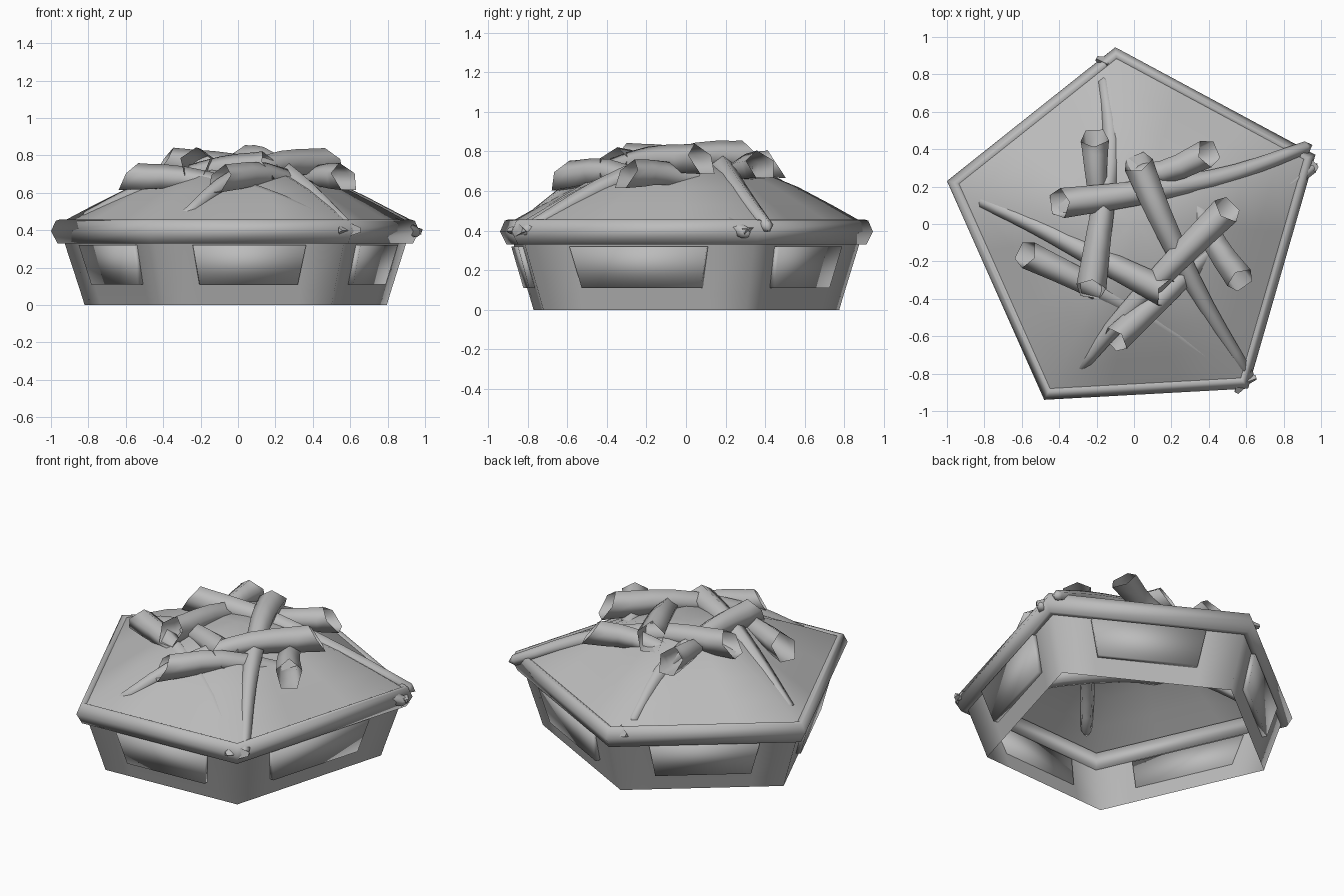
import bpy, bmesh, math
from mathutils import Vector

if "Cube" in bpy.data.objects:
    bpy.data.objects.remove(bpy.data.objects["Cube"])

grey = bpy.data.materials.new("plain_grey")
grey.use_nodes = True
grey.diffuse_color = (0.5, 0.5, 0.5, 1)
grey.node_tree.nodes["Principled BSDF"].inputs["Base Color"].default_value = grey.diffuse_color

CORNERS = [Vector(c) for c in
           ((-0.10, 0.945), (-1.0, 0.23), (-0.48, -0.94), (0.61, -0.88), (0.97, 0.37))]


def finish(name, bm, angle=180):
    bmesh.ops.recalc_face_normals(bm, faces=bm.faces)
    mesh = bpy.data.meshes.new(name)
    bm.to_mesh(mesh)
    bm.free()
    mesh.materials.append(grey)
    ob = bpy.data.objects.new(name, mesh)
    bpy.context.collection.objects.link(ob)
    bpy.ops.object.select_all(action='DESELECT')
    ob.select_set(True)
    bpy.context.view_layer.objects.active = ob
    bpy.ops.object.shade_smooth_by_angle(angle=math.radians(angle))
    return ob


def bridge(bm, a, b):
    n = len(a)
    for i in range(n):
        j = (i + 1) % n
        bm.faces.new((a[i], a[j], b[j], b[i]))


def pentagon_loft(name, profile, splits=(0,), closed=False, cap=False):
    """Stack scaled copies of the five-sided outline."""
    bm = bmesh.new()
    rings = []
    for s, z in profile:
        ring = []
        for i, c in enumerate(CORNERS):
            for t in splits:
                p = c.lerp(CORNERS[(i + 1) % 5], t) * s
                ring.append(bm.verts.new((p.x, p.y, z)))
        rings.append(ring)
    for a, b in zip(rings, rings[1:]):
        bridge(bm, a, b)
    if closed:
        bridge(bm, rings[-1], rings[0])
    if cap:
        bm.faces.new(rings[-1])
    return finish(name, bm)


# Open-bottomed dish, rim and domed filling
pentagon_loft("dish_wall", [(0.82, 0), (0.845, 0.08), (0.93, 0.34)], (0, 0.2, 0.8))
pentagon_loft("rim", [(0.92, 0.33), (0.965, 0.33), (1.0, 0.395), (0.975, 0.45),
                      (0.955, 0.457), (0.92, 0.44)], closed=True)
pentagon_loft("domed_filling", [(0.95, 0.44), (0.78, 0.53), (0.60, 0.62), (0.42, 0.69),
                                (0.22, 0.74), (0.04, 0.755)], (0, 0.33, 0.67), cap=True)

# Raised plate on each side wall
for i, c in enumerate(CORNERS):
    d = CORNERS[(i + 1) % 5]
    side = (d - c).normalized()
    out = Vector((-side.y, side.x))
    if out.dot(c) < 0:
        out = -out
    bm = bmesh.new()
    loops = []
    for offset in (-0.01, 0.025):
        loop = []
        for t, s, z in ((0.22, 0.86, 0.11), (0.78, 0.86, 0.11), (0.8, 0.925, 0.32), (0.2, 0.925, 0.32)):
            p = c.lerp(d, t) * s + out * offset
            loop.append(bm.verts.new((p.x, p.y, z)))
        bm.faces.new(loop)
        loops.append(loop)
    bridge(bm, *loops)
    finish(f"side_panel_{i + 1}", bm, 120)


def spline(pts, t):
    """Smooth path through the points, t from 0 to 1."""
    p = [2 * pts[0] - pts[1]] + pts + [2 * pts[-1] - pts[-2]]
    x = t * (len(pts) - 1)
    k = min(int(x), len(pts) - 2)
    f = x - k
    a, b, c, d = p[k:k + 4]
    return 0.5 * (2 * b + (c - a) * f + (2 * a - 5 * b + 4 * c - d) * f * f
                  + (3 * b - a - 3 * c + d) * f ** 3)


def stalk(name, pts, r_open=0.085, r_tip=0.034, steps=10):
    """Five-sided hollow tube: open slanted mouth first, narrow tip last."""
    pts = [Vector(p) for p in pts]
    bm = bmesh.new()
    rings = []
    for k in range(steps + 1):
        t = k / steps
        p = spline(pts, t)
        along = (spline(pts, min(t + 0.02, 1)) - spline(pts, max(t - 0.02, 0))).normalized()
        across = along.cross(Vector((0, 0, 1))).normalized()
        up = across.cross(along)
        r = r_open + (r_tip - r_open) * t
        ring = []
        for j in range(5):
            a = math.tau * j / 5 + math.pi / 2
            v = p + r * (across * math.cos(a) + up * math.sin(a))
            if k == 0:
                v += along * 0.05 * math.sin(a)
            ring.append(bm.verts.new(v))
        rings.append(ring)
    for a, b in zip(rings, rings[1:]):
        bridge(bm, a, b)
    # Pointed end
    tip = bm.verts.new(spline(pts, 1) + along * 0.04)
    for j in range(5):
        bm.faces.new((rings[-1][j], rings[-1][(j + 1) % 5], tip))
    return finish(name, bm, 75)


# Long stalks run from the heap down to the rim
LONG = [
    [(-0.40, 0.11, 0.76), (0.05, 0.17, 0.73), (0.5, 0.26, 0.61), (0.92, 0.41, 0.42)],
    [(-0.23, -0.35, 0.76), (-0.18, 0, 0.75), (-0.12, 0.4, 0.64), (-0.16, 0.76, 0.46)],
    [(0.18, -0.37, 0.74), (-0.12, -0.22, 0.72), (-0.5, -0.02, 0.61), (-0.81, 0.12, 0.47)],
    [(0.50, 0.08, 0.755), (0.2, -0.22, 0.75), (-0.08, -0.52, 0.64), (-0.28, -0.76, 0.48)],
    [(0.02, 0.33, 0.77), (0.15, 0.02, 0.77), (0.36, -0.4, 0.63), (0.61, -0.81, 0.40)],
]
for i, path in enumerate(LONG):
    stalk(f"long_stalk_{i + 1}", path)

# Outward-facing stalks sink back through the filling
SUNK = [
    [(-0.21, 0.46, 0.73), (-0.20, 0.22, 0.72), (-0.17, -0.1, 0.62)],
    [(0.40, 0.38, 0.73), (0.12, 0.27, 0.70), (-0.4, 0.25, 0.57), (-0.75, 0.25, 0.46)],
    [(0.57, -0.30, 0.68), (0.42, -0.08, 0.68), (0.2, 0.4, 0.57), (0.04, 0.75, 0.43)],
    [(-0.10, -0.62, 0.67), (0.18, -0.36, 0.69), (0.55, 0.0, 0.53), (0.95, 0.3, 0.39)],
    [(-0.58, -0.16, 0.68), (-0.25, -0.32, 0.67), (0.2, -0.57, 0.555), (0.55, -0.85, 0.39)],
]
for i, path in enumerate(SUNK):
    stalk(f"sunk_stalk_{i + 1}", path, 0.08)

# Broken tips poking out of the rim near three corners
TIPS = [((0.95, 0.31, 0.40), (0.04, -0.02)), ((0.56, -0.87, 0.40), (-0.02, -0.04)),
        ((0.62, -0.83, 0.40), (0.04, 0.01)), ((-0.17, 0.87, 0.42), (-0.04, 0.02))]
for i, (base, d) in enumerate(TIPS):
    bm = bmesh.new()
    bmesh.ops.create_cone(bm, cap_ends=True, segments=3, radius1=0.045, radius2=0.015, depth=0.07)
    turn = Vector((0, 0, 1)).rotation_difference(Vector((*d, 0))).to_matrix().to_4x4()
    turn.translation = Vector(base)
    bm.transform(turn)
    finish(f"rim_tip_{i + 1}", bm, 30)
